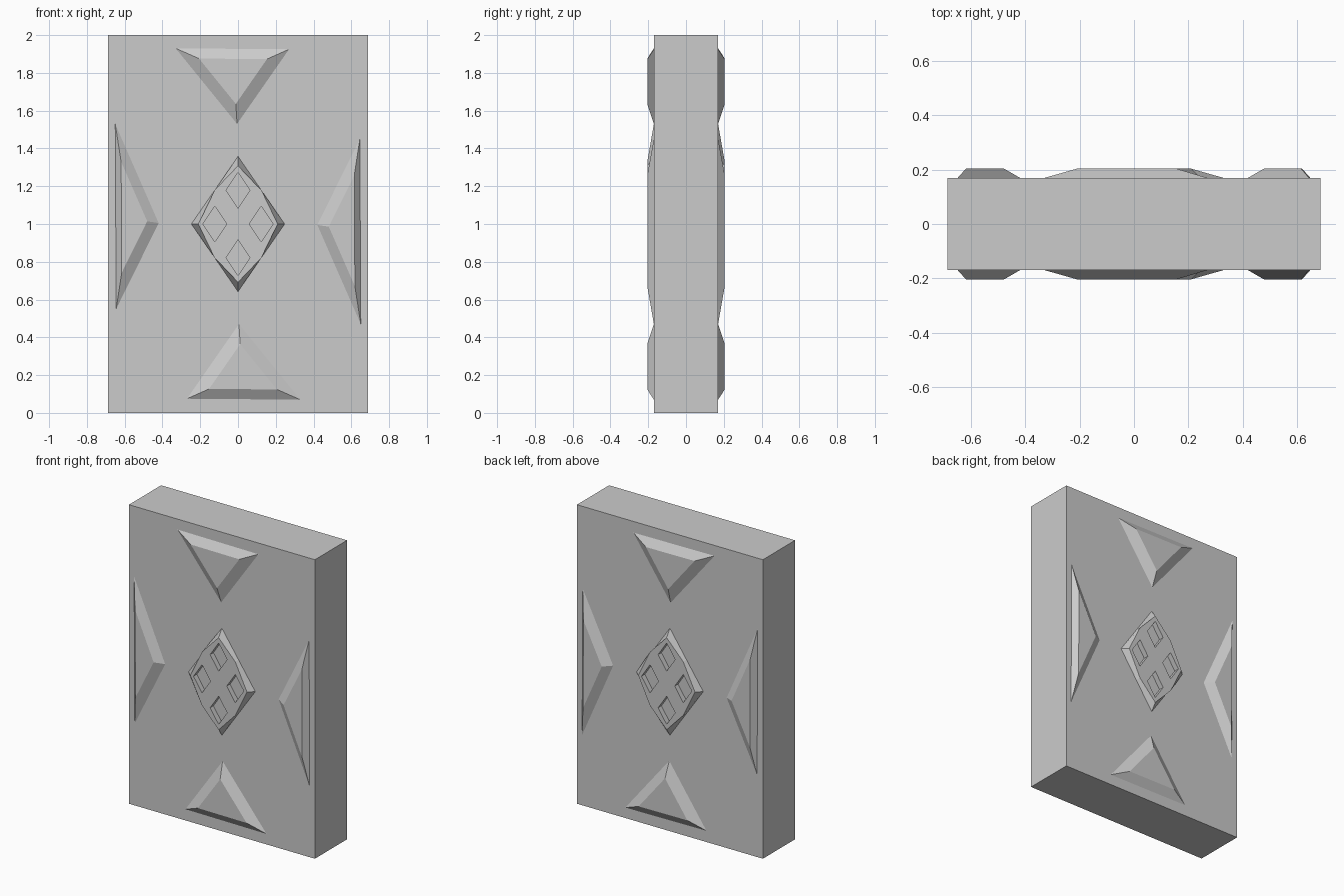
import bpy, bmesh
from mathutils import Vector

if "Cube" in bpy.data.objects:
    bpy.data.objects.remove(bpy.data.objects["Cube"])

FACE, RAISED = -0.17, -0.205   # slab front face and top of the relief
MID = 1.0                      # pattern centre height


def loft(name, rings, mirror=True):
    """Solid(s) joining pairs of (outline, y) rings given as x, z points."""
    bm = bmesh.new()
    for (a, ya), (b, yb) in rings:
        va = [bm.verts.new((x, ya, z)) for x, z in a]
        vb = [bm.verts.new((x, yb, z)) for x, z in b]
        n = len(va)
        bm.faces.new(va)
        bm.faces.new(vb[::-1])
        for i in range(n):
            j = (i + 1) % n
            bm.faces.new((va[j], va[i], vb[i], vb[j]))
    bmesh.ops.recalc_face_normals(bm, faces=bm.faces[:])
    mesh = bpy.data.meshes.new(name)
    bm.to_mesh(mesh)
    bm.free()
    ob = bpy.data.objects.new(name, mesh)
    bpy.context.collection.objects.link(ob)
    if mirror:
        add_mirror(ob)
    return ob


def add_mirror(ob):
    m = ob.modifiers.new("both_faces", 'MIRROR')
    m.use_axis = (False, True, False)


def diamond(cx, cz, rx, rz):
    return [(cx, cz + rz), (cx + rx, cz), (cx, cz - rz), (cx - rx, cz)]


def half_turn(pts):
    return [(-x, 2 * MID - z) for x, z in pts]


# Slab
bpy.ops.mesh.primitive_cube_add(size=1, location=(0, 0, 1))
slab = bpy.context.object
slab.name = "slab"
slab.scale = (1.376, 0.34, 2)

# Raised triangles: each one repeats half a turn around the centre
top = [(-0.33, 1.93), (0.27, 1.925), (-0.005, 1.53)]
left = [(-0.65, 1.53), (-0.42, 1.005), (-0.645, 0.55)]
for name, outer in (("top_triangle", top), ("bottom_triangle", half_turn(top)),
                    ("left_triangle", left), ("right_triangle", half_turn(left))):
    c = sum((Vector(p) for p in outer), Vector((0, 0))) / 3
    inner = [tuple(c + (Vector(p) - c) * 0.6) for p in outer]
    loft(name, [((outer, FACE), (inner, RAISED))])

# Centre diamond: bevelled points, upright at the middle of each side
base, crown = [], []
corners = diamond(0, MID, 0.247, 0.358)
tips = diamond(0, MID, 0.21, 0.308)
for i in range(4):
    mid = (Vector(corners[i]) + Vector(corners[(i + 1) % 4])) / 2
    base += [corners[i], tuple(mid)]
    crown += [tips[i], tuple(mid)]
plate = loft("centre_diamond", [((base, FACE), (crown, RAISED))], mirror=False)

# Four diamond pockets through the centre plate, down to the slab
pockets = [diamond(x, z, 0.063, 0.094) for x, z in
           ((0, 1.178), (0, 0.822), (-0.123, MID), (0.123, MID))]
cutter = loft("pocket_cutter", [((p, -0.1), (p, -0.3)) for p in pockets], mirror=False)
cutter.hide_render = True
cutter.hide_set(True)
cut = plate.modifiers.new("pockets", 'BOOLEAN')
cut.operation = 'DIFFERENCE'
cut.solver = 'EXACT'
cut.object = cutter
add_mirror(plate)
